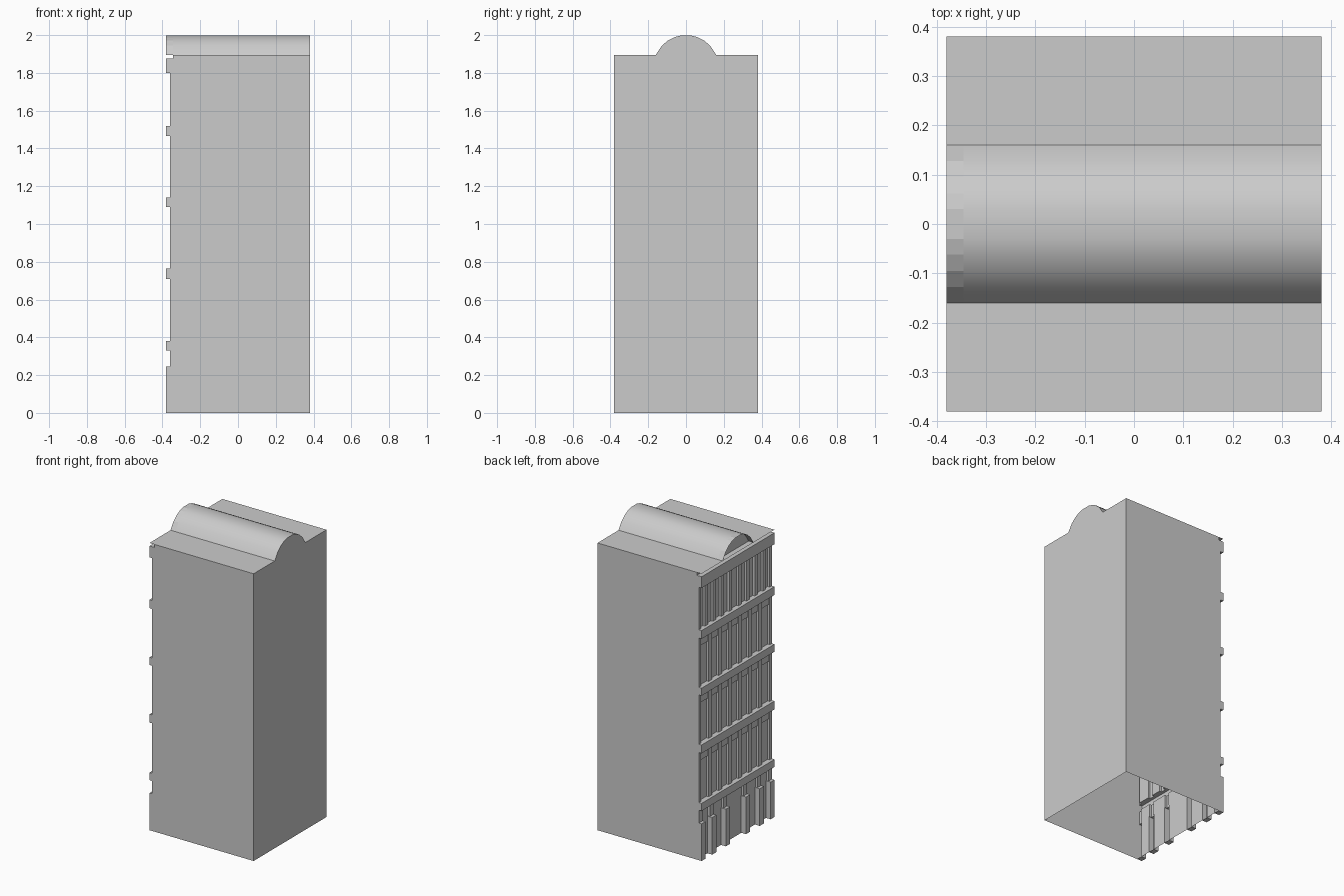
import bpy, bmesh
from math import sqrt

if "Cube" in bpy.data.objects:
    bpy.data.objects.remove(bpy.data.objects["Cube"])

H = 0.38          # half width
ROOF = 1.895
WALL = -0.345     # deepest facade plane


def finish(name, bm, smooth=False):
    bmesh.ops.remove_doubles(bm, verts=bm.verts, dist=1e-5)
    me = bpy.data.meshes.new(name)
    bm.to_mesh(me)
    bm.free()
    ob = bpy.data.objects.new(name, me)
    bpy.context.collection.objects.link(ob)
    if smooth:
        for p in me.polygons:
            p.use_smooth = True
    return ob


def face(bm, *pts):
    return bm.faces.new([bm.verts.new(p) for p in pts])


# Vault profile: circular arc rising from the flat roof
R = 0.174
ys = [-0.16, -0.128, -0.095, -0.062, -0.03]
ys = ys + [-y for y in reversed(ys)]
arc = [(y, max(ROOF, 2.003 - R + sqrt(R * R - y * y) - 0.003)) for y in ys]
arc[0], arc[-1] = (-0.16, ROOF), (0.16, ROOF)

# Three plain walls, open at the bottom
bm = bmesh.new()
for s in (-1, 1):
    pts = [(WALL, s * H, 0), (H, s * H, 0), (H, s * H, ROOF), (WALL, s * H, ROOF)]
    face(bm, *(pts if s < 0 else pts[::-1]))
face(bm, (H, -H, 0), (H, H, 0), (H, H, ROOF), (H, 0.16, ROOF),
     *[(H, y, z) for y, z in arc[-2:0:-1]], (H, -0.16, ROOF), (H, -H, ROOF))
finish("walls", bm)

# Flat roof either side of the vault, and the ledge above the facade
bm = bmesh.new()
for a, b in ((-H, -0.16), (0.16, H)):
    face(bm, (WALL, a, ROOF), (H, a, ROOF), (H, b, ROOF), (WALL, b, ROOF))
face(bm, (-H, -H, ROOF), (WALL, -H, ROOF), (WALL, H, ROOF), (-H, H, ROOF))
finish("flat_roof", bm)


def sweep(name, x0, x1, smooth):
    bm = bmesh.new()
    for (y0, z0), (y1, z1) in zip(arc, arc[1:]):
        face(bm, (x0, y0, z0), (x1, y0, z0), (x1, y1, z1), (x0, y1, z1))
    return finish(name, bm, smooth)


# Smooth barrel vault, faceted gable hood and recessed gable face
sweep("roof_vault", WALL, H, True)
sweep("gable_hood", -H, WALL, False)
bm = bmesh.new()
face(bm, *[(WALL, y, z) for y, z in arc])
finish("gable_face", bm)

# Facade relief: boxes (y0, y1, z0, z1, x), later ones override earlier ones
boxes = []


def piers(centres, half, z0, z1, x):
    for c in centres:
        for s in (-1, 1):
            y = s * c
            boxes.append((max(-H, y - half), min(H, y + half), z0, z1, x))


# Ground floor: slim pilasters on thick bases
piers((0.362, 0.248, 0.105), 0.018, 0, 0.33, -0.36)
piers((0.362, 0.248, 0.105), 0.022, 0, 0.245, -H)
# Middle floors: lintel and piers between windows
for z0, z1 in ((0.38, 0.71), (0.765, 1.09), (1.14, 1.465)):
    boxes.append((-H, H, z1 - 0.06, z1, -0.355))
    piers((0.37,), 0.012, z0, z1, -0.36)
    piers((0.26, 0.156, 0.052), 0.018, z0, z1, -0.36)
# Top floor: close-set slender columns
piers((0.37,), 0.012, 1.52, 1.80, -0.36)
piers((0.302, 0.218, 0.132, 0.048), 0.015, 1.52, 1.80, -0.36)
# Horizontal string courses and cornice
for z0, z1 in ((0.33, 0.38), (0.71, 0.765), (1.09, 1.14), (1.465, 1.52), (1.80, 1.875)):
    boxes.append((-H, H, z0, z1, -H))

# Turn the boxes into one stepped sheet
Y = sorted({round(v, 4) for b in boxes for v in b[:2]} | {-H, H})
Z = sorted({round(v, 4) for b in boxes for v in b[2:4]} | {0, ROOF})


def depth(i, j):
    if not (0 <= i < len(Y) - 1 and 0 <= j < len(Z) - 1):
        return WALL
    y, z = (Y[i] + Y[i + 1]) / 2, (Z[j] + Z[j + 1]) / 2
    d = WALL
    for y0, y1, z0, z1, x in boxes:
        if y0 < y < y1 and z0 < z < z1:
            d = x
    return d


bm = bmesh.new()
for i in range(len(Y)):
    for j in range(len(Z)):
        d, left, below = depth(i, j), depth(i - 1, j), depth(i, j - 1)
        if i < len(Y) - 1 and j < len(Z) - 1:
            face(bm, (d, Y[i], Z[j]), (d, Y[i], Z[j + 1]),
                 (d, Y[i + 1], Z[j + 1]), (d, Y[i + 1], Z[j]))
        if j < len(Z) - 1 and abs(d - left) > 1e-5:
            face(bm, (d, Y[i], Z[j]), (left, Y[i], Z[j]),
                 (left, Y[i], Z[j + 1]), (d, Y[i], Z[j + 1]))
        if i < len(Y) - 1 and abs(d - below) > 1e-5:
            face(bm, (d, Y[i], Z[j]), (d, Y[i + 1], Z[j]),
                 (below, Y[i + 1], Z[j]), (below, Y[i], Z[j]))
finish("facade", bm)
